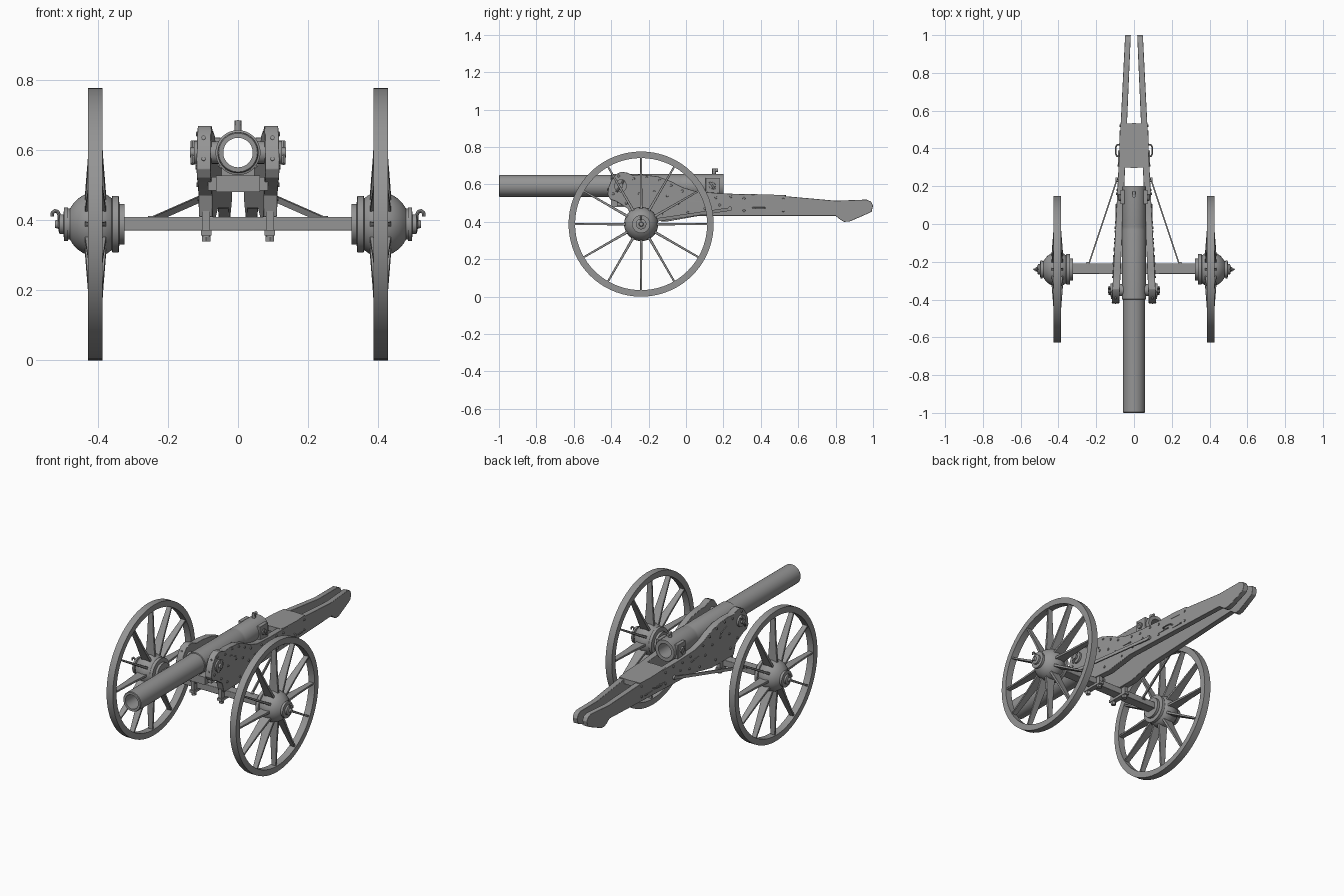
import bpy, bmesh, math
from mathutils import Vector, Matrix

if "Cube" in bpy.data.objects:
    bpy.data.objects.remove(bpy.data.objects["Cube"])

AY, AZ = -0.24, 0.388      # axle centre
BZ = 0.592                 # bore axis height

# Dark iron grey for every part
iron = bpy.data.materials.new("iron_grey")
iron.diffuse_color = (.3, .3, .3, 1)
iron.use_nodes = True
iron.node_tree.nodes["Principled BSDF"].inputs["Base Color"].default_value = iron.diffuse_color


def finish(bm, name, mirror=False, bevel=0):
    bmesh.ops.remove_doubles(bm, verts=bm.verts, dist=1e-5)
    bmesh.ops.recalc_face_normals(bm, faces=bm.faces)
    me = bpy.data.meshes.new(name)
    bm.to_mesh(me)
    bm.free()
    me.materials.append(iron)
    ob = bpy.data.objects.new(name, me)
    bpy.context.collection.objects.link(ob)
    if bevel:
        b = ob.modifiers.new("bevel", 'BEVEL')
        b.width, b.segments, b.limit_method = bevel, 2, 'ANGLE'
    if mirror:
        m = ob.modifiers.new("mirror", 'MIRROR')
        m.use_mirror_merge = False
    return ob


def lathe(bm, profile, axis, centre, n=48, closed=False):
    """Spin (radius, position) pairs around the x or y axis."""
    rings = []
    for r, t in profile:
        ring = []
        for i in range(n):
            a = 2 * math.pi * i / n
            c, s = r * math.cos(a), r * math.sin(a)
            off = Vector((t, c, s)) if axis == 'x' else Vector((c, t, s))
            ring.append(bm.verts.new(off + Vector(centre)))
        rings.append(ring)
    pairs = list(zip(rings, rings[1:]))
    if closed:
        pairs.append((rings[-1], rings[0]))
    for a, b in pairs:
        for i in range(n):
            j = (i + 1) % n
            bm.faces.new((a[i], a[j], b[j], b[i]))


def rod(bm, p, q, r1, r2=None, n=12):
    p, q = Vector(p), Vector(q)
    d = q - p
    mat = Matrix.Translation((p + q) / 2) @ d.to_track_quat('Z', 'Y').to_matrix().to_4x4()
    bmesh.ops.create_cone(bm, cap_ends=True, segments=n, radius1=r1,
                          radius2=r1 if r2 is None else r2, depth=d.length, matrix=mat)


def tube(bm, pts, r):
    for p, q in zip(pts, pts[1:]):
        rod(bm, p, q, r, n=8)
    for p in pts[1:-1]:
        bmesh.ops.create_uvsphere(bm, u_segments=8, v_segments=6, radius=r, matrix=Matrix.Translation(p))


def box(bm, lo, hi, rot=None):
    lo, hi = Vector(lo), Vector(hi)
    mat = Matrix.Translation((lo + hi) / 2)
    if rot:
        mat = mat @ Matrix.Rotation(rot, 4, 'X')
    bmesh.ops.create_cube(bm, size=1, matrix=mat @ Matrix.Diagonal((*(hi - lo), 1)))


def loft(bm, rows):
    """Skin a row of four-point sections and close both ends."""
    rows = [[bm.verts.new(p) for p in row] for row in rows]
    for a, b in zip(rows, rows[1:]):
        for i in range(4):
            bm.faces.new((a[i], a[(i + 1) % 4], b[(i + 1) % 4], b[i]))
    bm.faces.new(rows[0])
    bm.faces.new(rows[-1])


def outer(y):
    return 0.097 - 0.05 * y


def inner(y):
    return 0.060 - 0.043 * y


SQ = ((-1, -1), (1, -1), (1, 1), (-1, 1))

# Wheel rim
bm = bmesh.new()
lathe(bm, [(.353, .386), (.388, .386), (.388, .427), (.353, .427)], 'x', (0, AY, AZ), 72, True)
finish(bm, "wheel_rim", True)

# Twelve spokes, broad at the hub and slim at the rim
bm = bmesh.new()
for k in range(12):
    rot = Matrix.Translation((.406, AY, AZ)) @ Matrix.Rotation(k * math.pi / 6, 4, 'X')
    loft(bm, [[rot @ Vector((sx * wx, sy * wy, r)) for sx, sy in SQ] for r, wx, wy in
              [(.05, .032, .008), (.10, .029, .007), (.20, .021, .006), (.36, .014, .005)]])
finish(bm, "wheel_spokes", True, .0015)

# Hub with flanges and end cap
bm = bmesh.new()
lathe(bm, [(0, .323), (.058, .323), (.058, .338), (.081, .340), (.081, .358), (.074, .360),
           (.083, .372), (.089, .388), (.091, .405), (.089, .422), (.083, .440), (.072, .457),
           (.058, .470), (.044, .479), (.044, .484), (.048, .485), (.048, .496), (.028, .497),
           (.028, .508), (.018, .512), (0, .513)], 'x', (0, AY, AZ))
finish(bm, "wheel_hub", True)

# Linch pin hook on the axle end
bm = bmesh.new()
rod(bm, (.505, AY, AZ), (.522, AY, AZ), .016, .010)
tube(bm, [Vector((x, AY, z)) for x, z in [(.510, .375), (.510, .415), (.514, .424), (.522, .426),
                                         (.529, .420), (.529, .410)]], .005)
finish(bm, "linch_pin", True)

# Axle beam
bm = bmesh.new()
box(bm, (-.33, -.265, .370), (.33, -.208, .409))
finish(bm, "axle_beam", bevel=.003)

# Barrel: open tube with stepped jacket
bm = bmesh.new()
lathe(bm, [(.042, -1), (.055, -1), (.058, -.996), (.059, -.40), (.064, -.398), (.064, -.035),
           (.063, -.03), (.063, -.015), (.064, -.01), (.064, .197), (.062, .20), (.042, .20)],
      'y', (0, 0, BZ), 48, True)
finish(bm, "barrel")

# Breech wedge ends on each side, with screw knob
bm = bmesh.new()
box(bm, (.050, .105, .553), (.072, .18, .635))
rod(bm, (.070, .14, .594), (.080, .14, .594), .018, n=16)
box(bm, (.079, .135, .570), (.084, .145, .618), .6)
finish(bm, "breech_wedge", True, .002)

# Rear sight
bm = bmesh.new()
rod(bm, (0, .15, .645), (0, .15, .684), .010)
rod(bm, (0, .142, .676), (0, .172, .676), .009)
finish(bm, "rear_sight")

# Trunnion with end disc and locking handle
bm = bmesh.new()
T = (-.35, .592)
rod(bm, (.05, *T), (.118, *T), .032, n=24)
rod(bm, (.112, *T), (.125, *T), .034, n=24)
rod(bm, (.125, *T), (.137, *T), .014, n=16)
tube(bm, [Vector(p) for p in [(.130, -.372, .560), (.130, -.35, .592), (.130, -.332, .624)]], .006)
finish(bm, "trunnion", True)

# Carriage cheek and trail leg in one converging plate
side = [(-.42, .545), (-.415, .585), (-.40, .622), (-.375, .655), (-.345, .668), (-.315, .663),
        (-.285, .650), (-.24, .653), (-.15, .643), (-.08, .617), (-.02, .585), (.05, .564),
        (.18, .553), (.50, .540), (.80, .513), (.965, .519), (.99, .508), (1, .487), (.993, .455),
        (.97, .443), (.875, .402), (.845, .400), (.825, .412), (.80, .432), (.07, .432),
        (-.10, .402), (-.29, .409), (-.31, .470), (-.37, .508), (-.405, .520)]
bm = bmesh.new()
a = [bm.verts.new((outer(y), y, z)) for y, z in side]
b = [bm.verts.new((inner(y), y, z)) for y, z in side]
bm.faces.new(a)
bm.faces.new(b[::-1])
for i in range(len(side)):
    j = (i + 1) % len(side)
    bm.faces.new((a[i], b[i], b[j], a[j]))
finish(bm, "carriage_cheek", True, .002)

# Trail plate joining the legs
bm = bmesh.new()
for z in (.520, .550):
    bm.faces.new([bm.verts.new((x, y, z - .03 * (y - .3))) for x, y in
                  [(-.074, .30), (0, .297), (.074, .30), (.078, .34), (.078, .44), (.070, .53),
                   (0, .534), (-.070, .53), (-.078, .44), (-.078, .34)]])
bmesh.ops.bridge_loops(bm, edges=bm.edges[:])
finish(bm, "trail_plate")

# Front transom between the cheeks
bm = bmesh.new()
box(bm, (-.062, -.40, .480), (.062, -.33, .526))
box(bm, (-.085, -.37, .484), (.085, -.34, .522))
finish(bm, "front_transom")

# Rivets and bolts on the cheek sides and front edge
bm = bmesh.new()
for y, z in [(-.36, .645), (-.28, .63), (-.21, .635), (-.14, .622), (-.08, .595), (-.02, .565),
             (-.39, .55), (-.32, .50), (-.25, .55), (-.17, .56), (-.10, .54), (-.04, .50),
             (-.26, .46), (-.13, .44), (.01, .45), (.09, .54), (.16, .53), (.10, .47), (.18, .49),
             (.24, .535), (.31, .525), (.31, .46), (.52, .52), (.52, .46)]:
    rod(bm, (outer(y) - .004, y, z), (outer(y) + .005, y, z), .008, .006, 10)
for y, z in [(-.409, .57), (-.385, .63)]:
    rod(bm, (.098, y + .01, z), (.098, y - .012, z + .005), .006, n=10)
finish(bm, "cheek_bolts", True)

# Reinforcing strips on the cheeks
bm = bmesh.new()
for y, z, l, ang in [(-.20, .59, .06, -.4), (.05, .51, .07, -.1), (.35, .47, .08, 0), (.46, .457, .07, 0)]:
    x = outer(y)
    box(bm, (x - .008, y - l / 2, z - .003), (x + .004, y + l / 2, z + .003), ang)
finish(bm, "cheek_strips", True)

# Axle clamps under each cheek
bm = bmesh.new()
for y in (-.285, -.188):
    box(bm, (.080, y - .014, .352), (.102, y + .014, .425))
box(bm, (.076, -.305, .356), (.106, -.168, .371))
for y in (-.285, -.188):
    rod(bm, (.091, y, .338), (.091, y, .358), .014, n=6)
finish(bm, "axle_clamp", True)

# Diagonal flat stays from axle to trail
bm = bmesh.new()
loft(bm, [[(x + sx * .004, y, z + sz * .009) for sx, sz in SQ] for x, y, z in
          [(.240, -.215, .402), (.090, .235, .468)]])
rod(bm, (.245, -.212, .395), (.245, -.212, .411), .011)
rod(bm, (.080, .235, .470), (.097, .235, .470), .012)
finish(bm, "stay_bar", True)

# Lifting handles beside the trail plate
bm = bmesh.new()
tube(bm, [Vector(p) for p in [(.070, .355, .475), (.091, .360, .475), (.096, .370, .475),
                              (.096, .408, .475), (.091, .418, .475), (.068, .423, .475)]], .004)
finish(bm, "lifting_handle", True)

bpy.ops.object.select_all(action='SELECT')
bpy.context.view_layer.objects.active = bpy.data.objects["barrel"]
bpy.ops.object.shade_smooth_by_angle(angle=math.radians(32))
